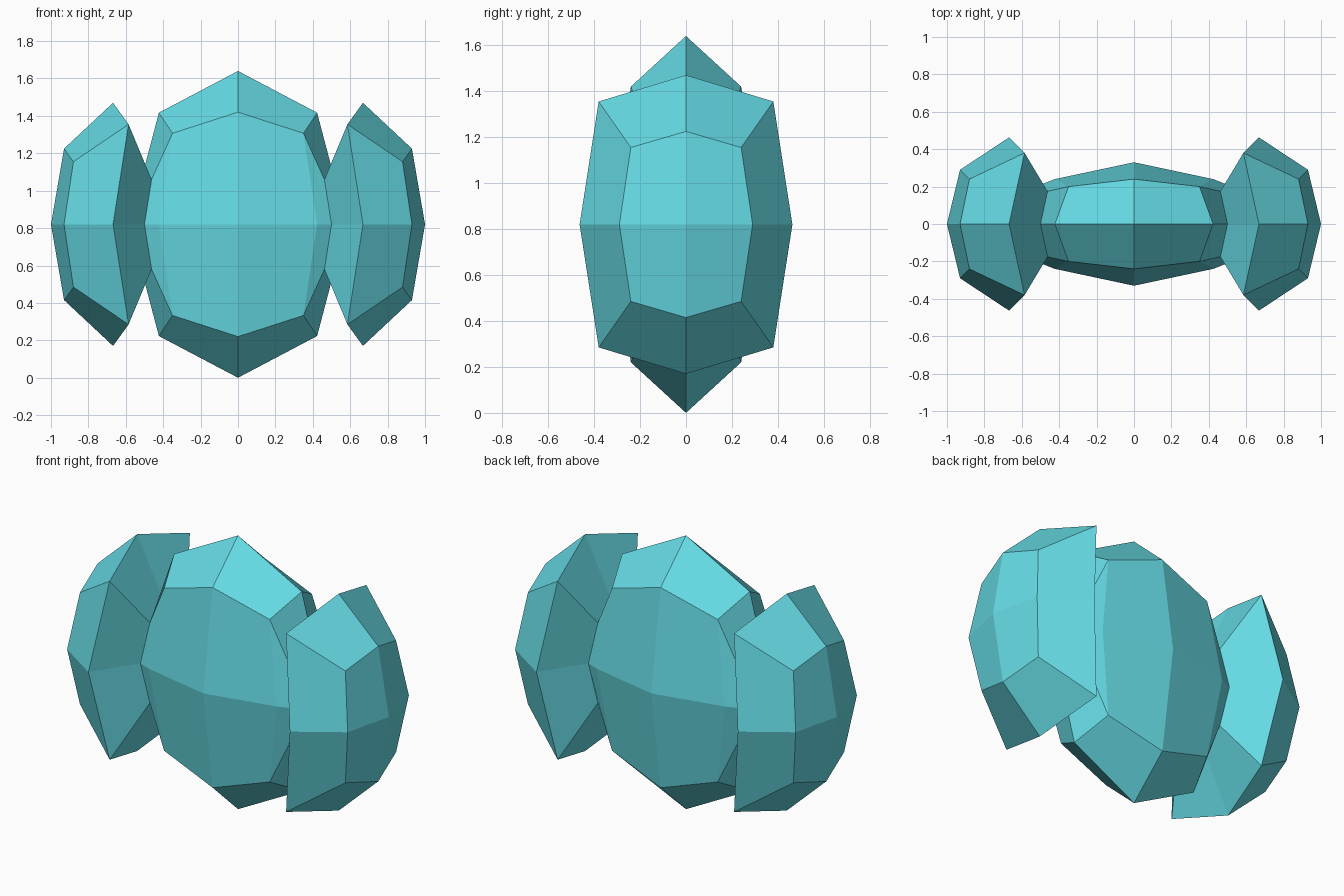
import bpy, bmesh

if "Cube" in bpy.data.objects:
    bpy.data.objects.remove(bpy.data.objects["Cube"])

Z0 = 0.82  # height of the horizontal middle plane

# Octagonal rings along x: edge-point x, corner x, edge y, edge z, corner y, corner z
RINGS = [
    (0.000, 0.000, 0.33, 0.820, 0.24, 0.600),   # middle of the body
    (0.423, 0.350, 0.24, 0.597, 0.20, 0.487),   # body shoulder
    (0.500, 0.462, 0.21, 0.305, 0.175, 0.240),  # neck
    (0.668, 0.585, 0.463, 0.650, 0.380, 0.535), # flared rim
    (0.930, 0.880, 0.29, 0.405, 0.24, 0.335),   # outer rim
]
DIRS = [(1, 0), (1, 1), (0, 1), (-1, 1), (-1, 0), (-1, -1), (0, -1), (1, -1)]


def add_ring(bm, ring, side):
    xe, xc, ye, ze, yc, zc = ring
    verts = []
    for dy, dz in DIRS:
        corner = dy and dz
        x, y, z = (xc, yc, zc) if corner else (xe, ye, ze)
        verts.append(bm.verts.new((side * x, dy * y, Z0 + dz * z)))
    return verts


bm = bmesh.new()
middle = add_ring(bm, RINGS[0], 1)
for side in (-1, 1):
    # Bands of quads from the middle outwards
    prev = middle
    for ring in RINGS[1:]:
        cur = add_ring(bm, ring, side)
        for i in range(8):
            j = (i + 1) % 8
            bm.faces.new((prev[i], prev[j], cur[j], cur[i]))
        prev = cur
    # End cap: four quads around a tip
    tip = bm.verts.new((side, 0, Z0))
    for i in range(0, 8, 2):
        bm.faces.new((tip, prev[i], prev[i + 1], prev[(i + 2) % 8]))
bmesh.ops.recalc_face_normals(bm, faces=bm.faces[:])

mesh = bpy.data.meshes.new("faceted_body")
bm.to_mesh(mesh)
bm.free()
body = bpy.data.objects.new("faceted_body", mesh)
bpy.context.collection.objects.link(body)

# Turquoise colour
mat = bpy.data.materials.new("turquoise")
mat.diffuse_color = (0.13, 0.70, 0.77, 1)
mat.use_nodes = True
mat.node_tree.nodes["Principled BSDF"].inputs["Base Color"].default_value = mat.diffuse_color
mesh.materials.append(mat)
